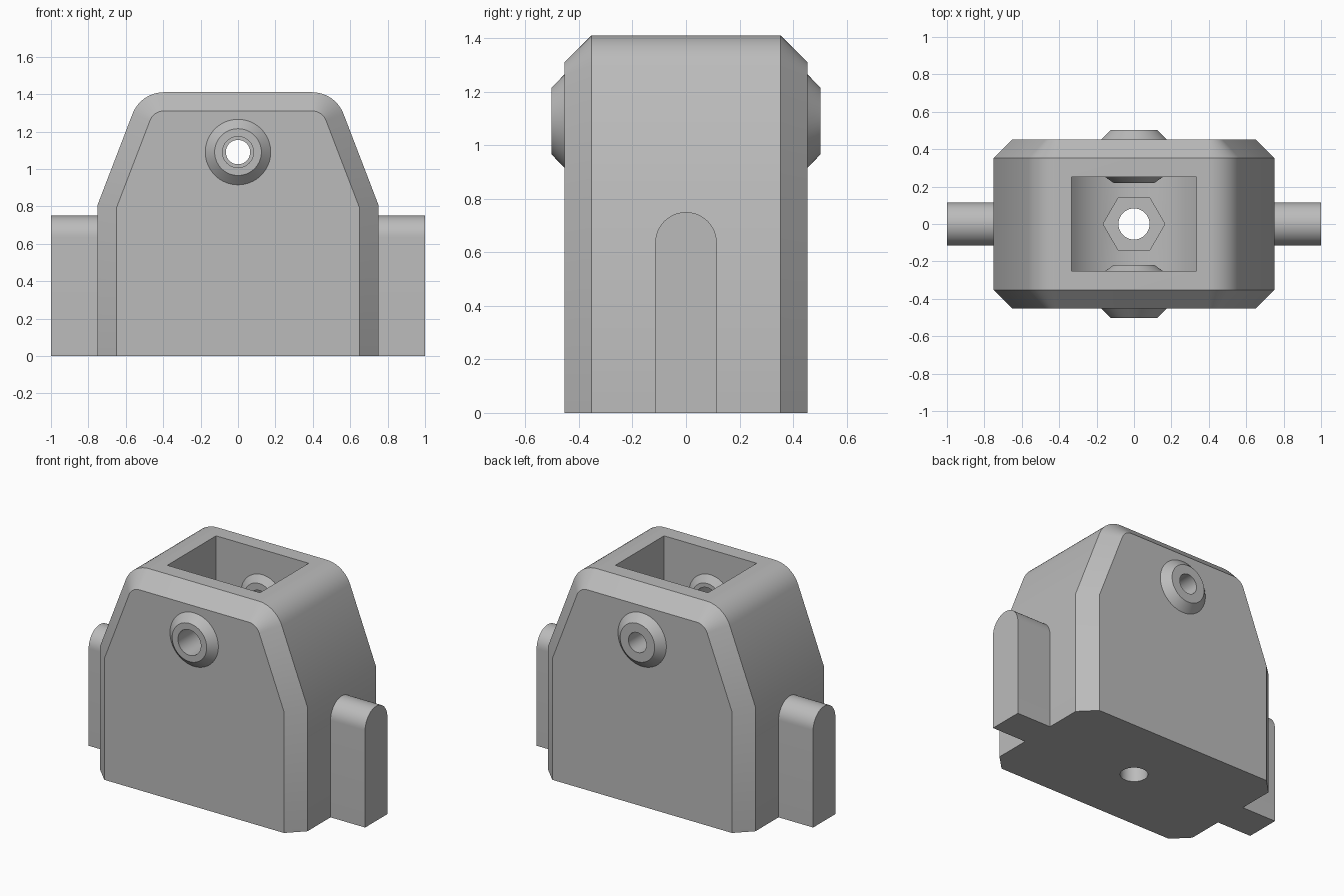
import bpy
import bmesh
from math import sin, cos, tan, acos, pi, radians

cube = bpy.data.objects.get("Cube")
if cube:
    bpy.data.objects.remove(cube, do_unlink=True)

grey = bpy.data.materials.new("plain grey")
grey.use_nodes = True
grey.diffuse_color = (0.5, 0.5, 0.5, 1)
grey.node_tree.nodes["Principled BSDF"].inputs["Base Color"].default_value = (0.5, 0.5, 0.5, 1)

HALF_W, TOP, BEND = 0.75, 1.41, 0.81      # body outline
CHAMFER = 0.1
PIN_Z = 1.09


def loft(name, sections):
    """Closed solid through sections that have equal point counts."""
    bm = bmesh.new()
    rings = [[bm.verts.new(p) for p in s] for s in sections]
    n = len(rings[0])
    for a, b in zip(rings, rings[1:]):
        for i in range(n):
            j = (i + 1) % n
            bm.faces.new((a[i], a[j], b[j], b[i]))
    bm.faces.new(rings[0])
    bm.faces.new(rings[-1])
    bmesh.ops.recalc_face_normals(bm, faces=bm.faces)
    mesh = bpy.data.meshes.new(name)
    bm.to_mesh(mesh)
    bm.free()
    mesh.materials.append(grey)
    obj = bpy.data.objects.new(name, mesh)
    bpy.context.collection.objects.link(obj)
    return obj


def arc(cx, cy, r, start, end, steps):
    return [(cx + r * cos(start + (end - start) * i / steps),
             cy + r * sin(start + (end - start) * i / steps)) for i in range(steps + 1)]


def rod(name, axis, stations, z=0, sides=64):
    """Turned solid along y or z; stations are (position, radius)."""
    sections = []
    for t, r in stations:
        circle = arc(0, 0, r, 0, 2 * pi, sides)[:-1]
        sections.append([(u, t, v + z) if axis == "y" else (u, v, t) for u, v in circle])
    return loft(name, sections)


def combine(target, tool, operation):
    """Apply a boolean and discard the tool."""
    mod = target.modifiers.new(operation, "BOOLEAN")
    mod.operation, mod.object, mod.solver = operation, tool, "EXACT"
    bpy.context.view_layer.objects.active = target
    bpy.ops.object.modifier_apply(modifier=mod.name)
    bpy.data.objects.remove(tool, do_unlink=True)
    bpy.context.view_layer.update()


def body_outline(inset, y):
    """Tapered, round-shouldered outline, offset inward by inset."""
    slope, r = radians(21), 0.18
    cx = HALF_W - (r + (TOP - r - BEND) * sin(slope)) / cos(slope)
    half = [(HALF_W - inset, 0), (HALF_W - inset, BEND - inset * tan(slope / 2))]
    half += arc(cx, TOP - r, r - inset, slope, pi / 2, 10)
    full = half + [(-x, z) for x, z in reversed(half)]
    return [(x, y, z) for x, z in full]


# Body with chamfered front and back rims
body = loft("body", [body_outline(CHAMFER, -0.453), body_outline(0, -0.353),
                     body_outline(0, 0.353), body_outline(CHAMFER, 0.453)])

# Outer pin bosses
for side in (-1, 1):
    boss = rod("outer_boss", "y", [(side * 0.40, 0.175), (side * 0.453, 0.175),
                                   (side * 0.502, 0.125)], PIN_Z)
    combine(body, boss, "UNION")

# Top pocket with a rounded floor
pocket_half, swing = 0.335, 0.42
edge = acos(pocket_half / swing)
pocket_outline = arc(0, PIN_Z, swing, pi + edge, 2 * pi - edge, 24)
pocket_outline += [(pocket_half, 2), (-pocket_half, 2)]
combine(body, loft("pocket_cutter", [[(x, y, z) for x, z in pocket_outline]
                                     for y in (-0.252, 0.252)]), "DIFFERENCE")

# Inner pin bosses
for side in (-1, 1):
    boss = rod("inner_boss", "y", [(side * 0.30, 0.155), (side * 0.252, 0.155),
                                   (side * 0.22, 0.11)], PIN_Z)
    combine(body, boss, "UNION")

# Pin holes, wider at the front, then the floor hole and hexagonal nut recess
combine(body, rod("front_pin_cutter", "y", [(-0.7, 0.083), (0, 0.083)], PIN_Z), "DIFFERENCE")
combine(body, rod("back_pin_cutter", "y", [(0, 0.065), (0.7, 0.065)], PIN_Z), "DIFFERENCE")
combine(body, rod("floor_hole_cutter", "z", [(-0.2, 0.083), (0.9, 0.083)]), "DIFFERENCE")
combine(body, rod("nut_cutter", "z", [(0.5, 0.165), (0.95, 0.165)], sides=6), "DIFFERENCE")

# Round-topped side tabs
tab_r = 0.115
tab_outline = [(-tab_r, 0), (tab_r, 0)] + arc(0, 0.75 - tab_r, tab_r, 0, pi, 24)
parts = [body]
for side, name in ((1, "left_tab"), (-1, "right_tab")):
    parts.append(loft(name, [[(side * x, y, z) for y, z in tab_outline]
                             for x in (HALF_W - 0.01, 1)]))

# Smooth curved faces, keep edges crisp
bpy.context.view_layer.update()
bpy.ops.object.select_all(action="DESELECT")
for part in parts:
    part.select_set(True)
bpy.context.view_layer.objects.active = body
bpy.ops.object.shade_smooth_by_angle(angle=radians(30))
